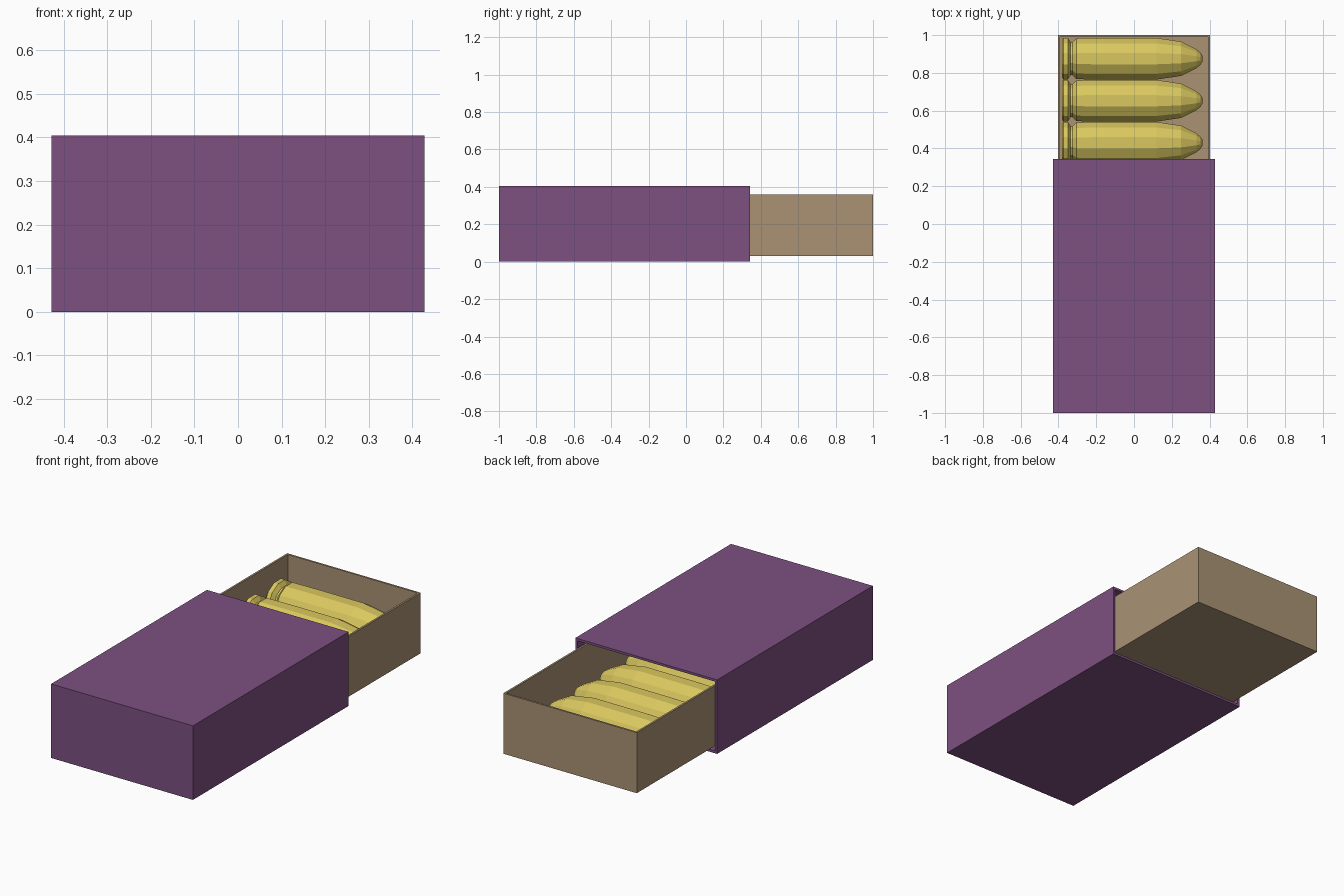
import bpy, bmesh, math
from mathutils import Matrix, Vector

if "Cube" in bpy.data.objects:
    bpy.data.objects.remove(bpy.data.objects["Cube"])


def material(name, rgb):
    m = bpy.data.materials.new(name)
    m.diffuse_color = (*rgb, 1)
    m.use_nodes = True
    m.node_tree.nodes["Principled BSDF"].inputs["Base Color"].default_value = m.diffuse_color
    return m


purple = material("purple card", (0.205, 0.082, 0.22))
tan = material("tan card", (0.40, 0.29, 0.175))
brass = material("brass yellow", (0.70, 0.58, 0.115))


def finish(bm, name, mat):
    bmesh.ops.recalc_face_normals(bm, faces=bm.faces)
    me = bpy.data.meshes.new(name)
    bm.to_mesh(me)
    bm.free()
    me.materials.append(mat)
    ob = bpy.data.objects.new(name, me)
    bpy.context.collection.objects.link(ob)
    return ob


def open_box(name, lo, hi, axis, wall, mat):
    """Box hollowed from its face pointing along axis, with wall thickness."""
    lo, hi, axis = Vector(lo), Vector(hi), Vector(axis)
    size = hi - lo
    bm = bmesh.new()
    bmesh.ops.create_cube(bm, size=1, matrix=Matrix.Translation((lo + hi) / 2)
                          @ Matrix.Diagonal((*size, 1)))
    bm.normal_update()
    mouth = max(bm.faces, key=lambda f: f.normal.dot(axis))
    bmesh.ops.inset_individual(bm, faces=[mouth], thickness=wall)
    ext = bmesh.ops.extrude_discrete_faces(bm, faces=[mouth])["faces"][0]
    depth = abs(size.dot(axis)) - wall
    bmesh.ops.translate(bm, verts=ext.verts, vec=-axis * depth)
    return finish(bm, name, mat)


# Outer sleeve, open at the back, and sliding tray, open on top
open_box("sleeve", (-0.428, -1, 0), (0.428, 0.343, 0.404), (0, 1, 0), 0.018, purple)
open_box("tray", (-0.403, -0.34, 0.03), (0.403, 1, 0.36), (0, 0, 1), 0.015, tan)

# Cartridge profile: (x along axis, radius), base to nose
PROFILE = [(-0.38, 0.106), (-0.374, 0.114), (-0.35, 0.114), (-0.335, 0.090),
           (-0.325, 0.090), (-0.305, 0.112), (-0.16, 0.114), (0.12, 0.114),
           (0.25, 0.094), (0.33, 0.052), (0.352, 0.034), (0.363, 0.014)]
SIDES = 12


def cartridge(name, y, z):
    bm = bmesh.new()
    rings = []
    for x, r in PROFILE:
        angles = [2 * math.pi * (i + 0.5) / SIDES for i in range(SIDES)]
        rings.append([bm.verts.new((x, y + r * math.cos(a), z + r * math.sin(a)))
                      for a in angles])
    for a, b in zip(rings, rings[1:]):
        for i in range(SIDES):
            j = (i + 1) % SIDES
            bm.faces.new((a[i], a[j], b[j], b[i]))
    bm.faces.new(rings[0])
    bm.faces.new(rings[-1])
    return finish(bm, name, brass)


# Single row of cartridges lying across the tray
for n in range(6):
    cartridge(f"cartridge_{n + 1}", 0.875 - 0.2225 * n, 0.156)
